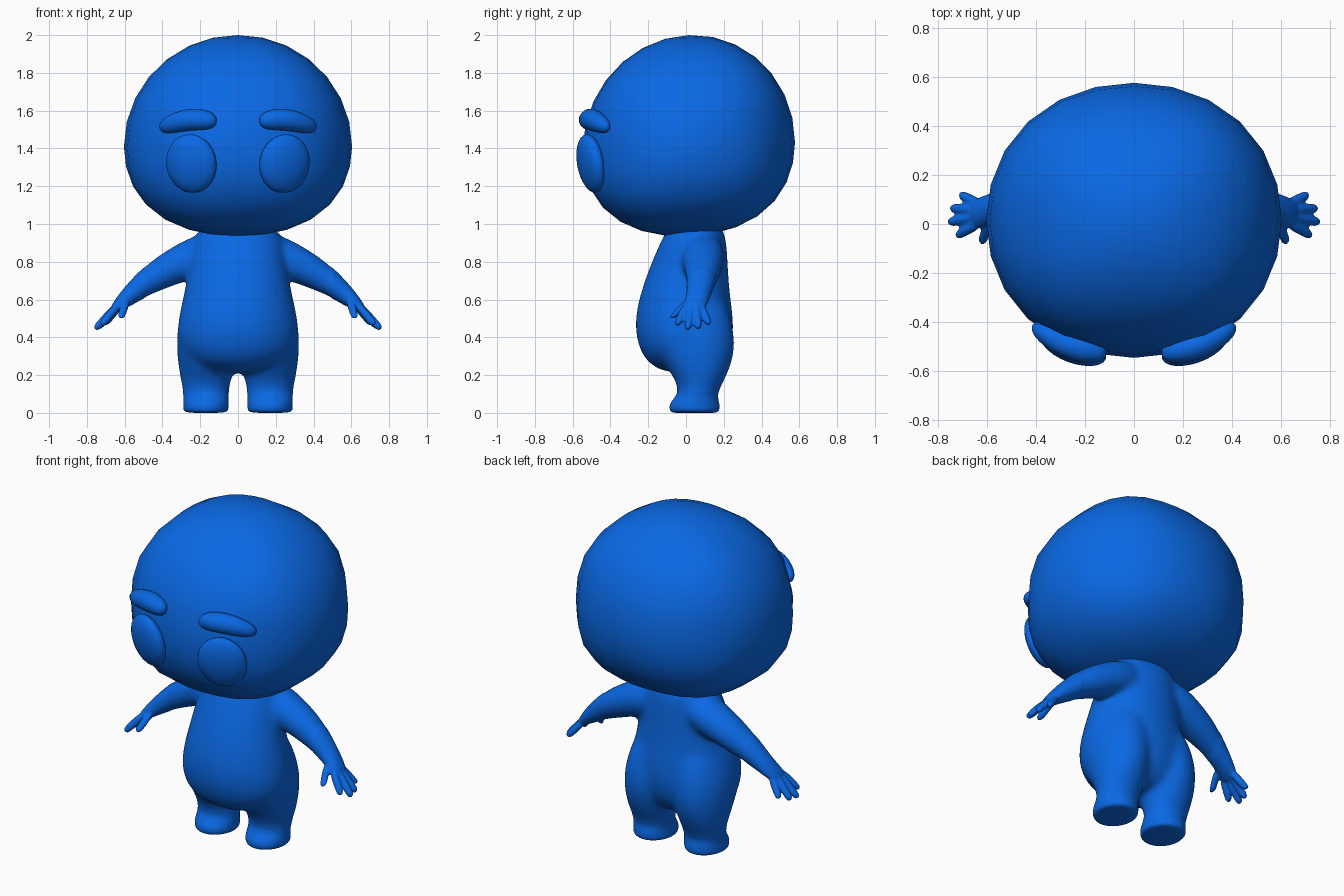
import bpy, bmesh, math
from mathutils import Vector, Matrix

old = bpy.data.objects.get("Cube")
if old:
    bpy.data.objects.remove(old)

blue = bpy.data.materials.new("plain blue")
blue.use_nodes = True
colour = (0.003, 0.14, 0.78, 1)
blue.diffuse_color = colour
blue.node_tree.nodes["Principled BSDF"].inputs["Base Color"].default_value = colour


def loft(bm, sections, side=1, n=20):
    """Closed tube; section = (x, y, z, radius along y, radius across)."""
    centres = [Vector((s[0] * side, s[1], s[2])) for s in sections]
    rings = []
    for i, (c, s) in enumerate(zip(centres, sections)):
        t = centres[min(i + 1, len(centres) - 1)] - centres[max(i - 1, 0)]
        t.y = 0
        across = t.normalized().cross(Vector((0, 1, 0)))
        ring = []
        for k in range(n):
            a = math.tau * k / n
            p = c + across * (s[4] * math.cos(a))
            p.y += s[3] * math.sin(a)
            ring.append(bm.verts.new(p))
        rings.append(ring)
    faces = [bm.faces.new(rings[0]), bm.faces.new(rings[-1])]
    for r0, r1 in zip(rings, rings[1:]):
        for k in range(n):
            j = (k + 1) % n
            faces.append(bm.faces.new((r0[k], r0[j], r1[j], r1[k])))
    bmesh.ops.recalc_face_normals(bm, faces=faces)


def finish(name, bm):
    mesh = bpy.data.meshes.new(name)
    bm.to_mesh(mesh)
    bm.free()
    mesh.materials.append(blue)
    mesh.polygons.foreach_set("use_smooth", [True] * len(mesh.polygons))
    obj = bpy.data.objects.new(name, mesh)
    bpy.context.collection.objects.link(obj)
    return obj


# Head: coarse sphere, slightly boxy, with full cheeks and a flatter underside
bm = bmesh.new()
bmesh.ops.create_uvsphere(bm, u_segments=24, v_segments=14, radius=1)
for v in bm.verts:
    xx, yy, zz = (c * c for c in v.co)
    bulge = 1 + 1.1 * xx * yy * zz + 0.06 * xx * yy
    height = 0.59
    if v.co.z < 0:
        bulge += 0.14 * zz * (1 - zz)
        height = 0.475
    x, y, z = v.co * bulge
    v.co = (x * 0.604, 0.015 + y * 0.562, 1.41 + z * height + 0.022 * y)
finish("head", bm)

# Eyes and eyebrows
BROW = [(.113, -.527, 1.54, .015, .015), (.13, -.525, 1.543, .04, .042),
        (.18, -.515, 1.553, .057, .058), (.25, -.5, 1.555, .064, .062),
        (.33, -.468, 1.538, .06, .056), (.39, -.437, 1.515, .045, .042),
        (.417, -.425, 1.505, .016, .016)]
for side, label in ((1, "left"), (-1, "right")):
    bm = bmesh.new()
    bmesh.ops.create_uvsphere(bm, u_segments=24, v_segments=14, radius=1)
    place = (Matrix.Translation((.247 * side, -.503, 1.32))
             @ Matrix.Rotation(math.radians(20 * side), 4, "Z")
             @ Matrix.Rotation(math.radians(10), 4, "X")
             @ Matrix.Diagonal((.141, .06, .157, 1)))
    bm.transform(place)
    finish(label + "_eye", bm)
    bm = bmesh.new()
    loft(bm, BROW, side, 12)
    brow = finish(label + "_eyebrow", bm)
    brow.modifiers.new("round", "SUBSURF").levels = 1

# Body: torso, legs, arms and fingers fused into one skin
TORSO = [(.21, -.1, .14, .14), (.25, -.19, .19, .24), (.32, -.245, .238, .315),
         (.42, -.272, .256, .33), (.52, -.27, .252, .316), (.62, -.248, .237, .293),
         (.72, -.215, .228, .272), (.82, -.175, .223, .255), (.9, -.14, .217, .245),
         (.97, -.105, .205, .22), (1.02, -.05, .15, .13)]
LEG = [(.17, .045, 0, .08, .08), (.17, .045, 0, .127, .117), (.17, .045, .02, .136, .122),
       (.17, .045, .055, .134, .122), (.17, .06, .095, .105, .12), (.17, .073, .15, .12, .13),
       (.17, .07, .22, .16, .146), (.165, .05, .32, .212, .163),
       (.157, .03, .42, .23, .17), (.145, .015, .52, .222, .155),
       (.13, .01, .62, .19, .13), (.12, .01, .7, .09, .06)]
ARM = [(.08, .09, .87, .1, .09), (.2, .09, .84, .12, .112), (.31, .09, .788, .11, .1),
       (.41, .088, .738, .095, .088), (.5, .078, .68, .075, .068), (.575, .066, .62, .063, .051),
       (.62, .05, .58, .064, .038), (.65, .042, .553, .06, .027), (.665, .04, .54, .036, .016)]
FINGERS = [((.59, .01, .595), (.622, -.075, .5)), ((.635, 0, .57), (.724, -.046, .465)),
           ((.645, .028, .563), (.757, .008, .442)), ((.645, .057, .563), (.747, .064, .446)),
           ((.63, .082, .565), (.71, .119, .468))]
bm = bmesh.new()
loft(bm, [(0, (f + b) / 2, z, (b - f) / 2, w) for z, f, b, w in TORSO])
for side in (1, -1):
    loft(bm, LEG, side)
    loft(bm, ARM, side)
    for base, tip in FINGERS:
        base, tip = Vector(base), Vector(tip)
        steps = ((0, .02), (.3, .023), (.65, .023), (.9, .021), (1, .012))
        loft(bm, [(*base.lerp(tip, t), r, r) for t, r in steps], side, 10)
body = finish("body", bm)
body.modifiers.new("round", "SUBSURF").levels = 2
remesh = body.modifiers.new("fuse", "REMESH")
remesh.mode = "VOXEL"
remesh.voxel_size = 0.008
remesh.use_smooth_shade = True
bpy.context.view_layer.objects.active = body
for mod in ("round", "fuse"):
    bpy.ops.object.modifier_apply(modifier=mod)

# Soften the joints strongly, hands and soles only a little
soft = body.vertex_groups.new(name="joints")
soft.add([v.index for v in body.data.vertices
          if abs(v.co.x) < 0.5 and v.co.z > 0.12], 1, "REPLACE")
joints = body.modifiers.new("soften_joints", "SMOOTH")
joints.factor, joints.iterations, joints.vertex_group = 0.5, 100, "joints"
skin = body.modifiers.new("soften_skin", "SMOOTH")
skin.factor, skin.iterations = 0.5, 3
